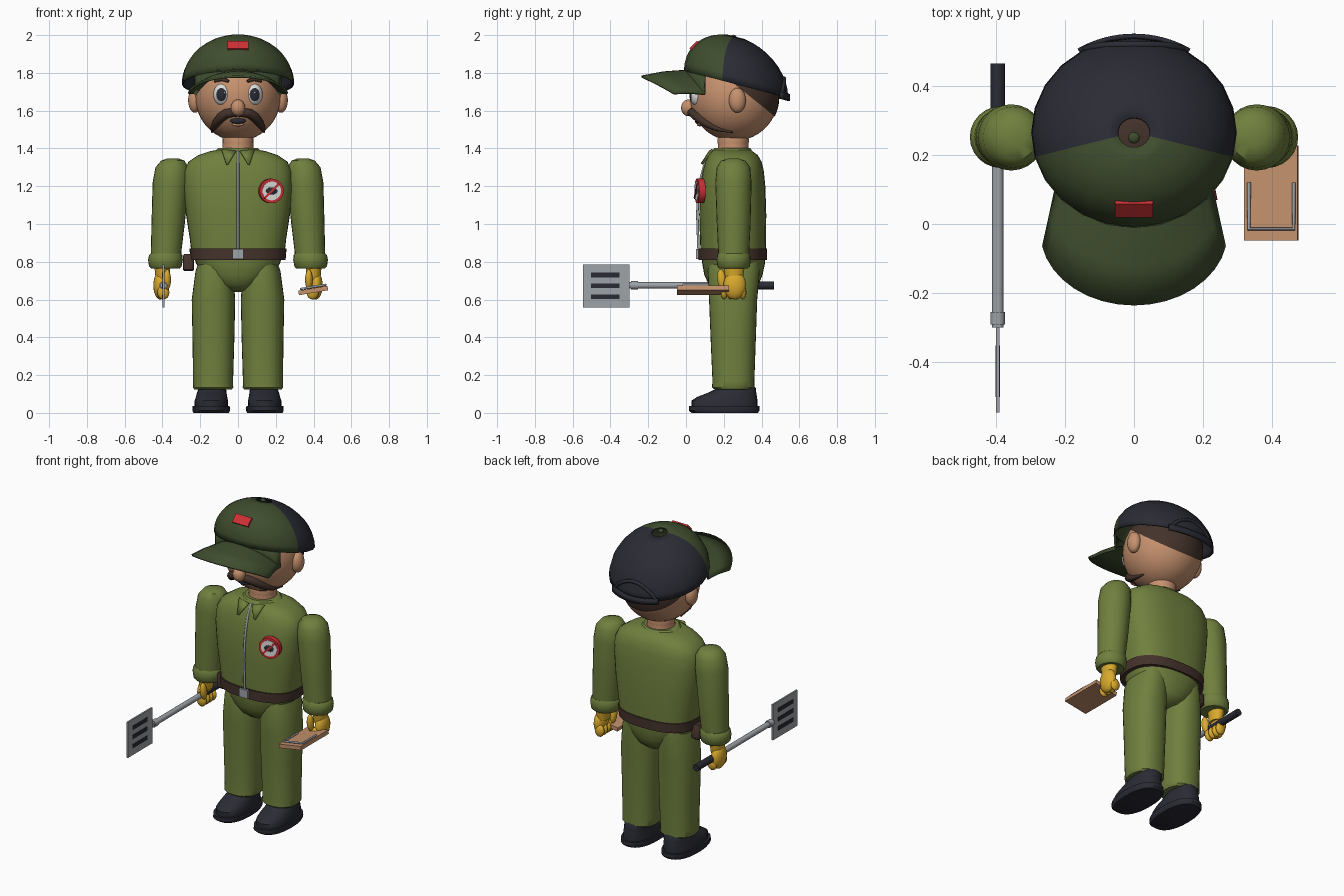
import bpy, bmesh, math
from mathutils import Matrix, Vector, Euler
from math import sin, cos, pi, radians, copysign

if "Cube" in bpy.data.objects:
    bpy.data.objects.remove(bpy.data.objects["Cube"])


def material(name, *rgb):
    m = bpy.data.materials.new(name)
    m.diffuse_color = [((c / 255 + .055) / 1.055) ** 2.4 for c in rgb] + [1]
    m.use_nodes = True
    m.node_tree.nodes["Principled BSDF"].inputs["Base Color"].default_value = m.diffuse_color
    return m


GREEN = material("overall green", 112, 128, 62)
CAPGREEN = material("cap green", 63, 77, 46)
DARK = material("dark navy", 42, 43, 52)
SKIN = material("skin", 198, 145, 110)
YELLOW = material("glove yellow", 218, 170, 45)
STEEL = material("steel grey", 158, 163, 168)
BROWN = material("dark brown", 68, 50, 43)
RED = material("red", 205, 48, 52)
WHITE = material("white", 222, 222, 220)
WOOD = material("wood", 196, 145, 108)


def finish(name, me, mats, rule=None, solid=0):
    ob = bpy.data.objects.new(name, me)
    bpy.context.collection.objects.link(ob)
    me.materials.clear()
    for m in mats:
        me.materials.append(m)
    for p in me.polygons:
        p.material_index = rule(p.center) if rule else 0
    me.shade_smooth()
    me.set_sharp_from_angle(angle=radians(42))
    if solid:
        mod = ob.modifiers.new("thickness", 'SOLIDIFY')
        mod.thickness, mod.offset = solid, 0
    return ob


def add(name, bm, mats, mtx=None, rule=None, solid=0):
    bmesh.ops.recalc_face_normals(bm, faces=bm.faces)
    me = bpy.data.meshes.new(name)
    bm.to_mesh(me)
    bm.free()
    ob = finish(name, me, mats, rule, solid)
    if mtx:
        me.transform(mtx)
    return ob


def place(loc, scale=(1, 1, 1), rot=(0, 0, 0)):
    return Matrix.LocRotScale(Vector(loc), Euler(rot), Vector(scale))


def ball(name, loc, r, mat, rot=(0, 0, 0), seg=20):
    bm = bmesh.new()
    bmesh.ops.create_uvsphere(bm, u_segments=seg, v_segments=seg // 2 + 2, radius=1)
    return add(name, bm, [mat], place(loc, r, rot))


def box(name, loc, dims, mat, rot=(0, 0, 0)):
    bm = bmesh.new()
    bmesh.ops.create_cube(bm, size=1)
    return add(name, bm, [mat], place(loc, dims, rot))


def rod(name, loc, r, depth, mat, turn=0, seg=24):  # cylinder along y
    bm = bmesh.new()
    bmesh.ops.create_cone(bm, cap_ends=True, segments=seg, radius1=r, radius2=r, depth=depth)
    return add(name, bm, [mat], place(loc, rot=(pi / 2, 0, turn)))


def loft(name, rings, mat, n=2, seg=32, s=1):
    """Rings of (z, centre x, half width, y front, y back), superellipse power n."""
    bm, prev = bmesh.new(), None
    for z, cx, w, y0, y1 in rings:
        ring = []
        for i in range(seg):
            a = 2 * pi * i / seg
            c, d = [copysign(abs(t) ** (2 / n), t) for t in (cos(a), sin(a))]
            ring.append(bm.verts.new((s * cx + w * c, (y0 + y1) / 2 + (y1 - y0) / 2 * d, z)))
        for i in range(seg if prev else 0):
            j = (i + 1) % seg
            bm.faces.new((prev[i], prev[j], ring[j], ring[i]))
        if prev is None:
            bm.faces.new(ring)
        prev = ring
    bm.faces.new(prev)
    return add(name, bm, [mat])


def sheet(name, rows, mat, solid):
    bm = bmesh.new()
    g = [[bm.verts.new(p) for p in r] for r in rows]
    for a, b in zip(g, g[1:]):
        for i in range(len(a) - 1):
            bm.faces.new((a[i], a[i + 1], b[i + 1], b[i]))
    return add(name, bm, [mat], solid=solid)


def tube(name, pts, r, mat, radii=None):
    cu = bpy.data.curves.new(name, 'CURVE')
    cu.dimensions, cu.bevel_depth, cu.bevel_resolution, cu.use_fill_caps = '3D', r, 3, True
    sp = cu.splines.new('POLY')
    sp.points.add(len(pts) - 1)
    for i, p in enumerate(pts):
        sp.points[i].co = (*p, 1)
        sp.points[i].radius = radii[i] if radii else 1
    tmp = bpy.data.objects.new(name + " path", cu)
    me = bpy.data.meshes.new_from_object(tmp)
    bpy.data.objects.remove(tmp)
    return finish(name, me, [mat])


# Torso, pelvis, belt
loft("torso", [(.83, 0, .245, .078, .422), (.92, 0, .255, .074, .424), (1.05, 0, .275, .07, .425),
               (1.2, 0, .29, .074, .42), (1.28, 0, .286, .088, .412), (1.33, 0, .262, .102, .4),
               (1.365, 0, .21, .118, .38), (1.385, 0, .15, .135, .352), (1.392, 0, .11, .15, .34)], GREEN, 2.6, 40)
loft("pelvis", [(.86, 0, .245, .08, .42), (.79, 0, .222, .086, .418), (.73, 0, .18, .097, .405),
                (.68, 0, .125, .12, .385), (.65, 0, .07, .16, .35), (.64, 0, .02, .22, .28)], GREEN, 2.3)
loft("belt", [(.81, 0, .252, .066, .43), (.87, 0, .257, .066, .43)], BROWN, 2.5, 40)
box("belt_buckle", (0, .064, .842), (.06, .02, .052), STEEL)
loft("belt_pouch", [(.75, -.262, .022, .2, .28), (.76, -.262, .03, .19, .29), (.83, -.262, .03, .19, .29),
                    (.842, -.262, .024, .2, .28)], BROWN, 4)
tube("zipper", [(0, .135, 1.385), (0, .1, 1.32), (0, .078, 1.24), (0, .064, 1.15), (0, .06, 1.05),
                (0, .066, .87)], .007, STEEL)
loft("collar", [(1.38, 0, .13, .135, .355), (1.402, 0, .105, .15, .34)], GREEN)

# Chest badge: ring, disc, spot and slash
for nm, r, out, mat in (("badge_ring", .065, 0, RED), ("badge_disc", .05, .003, WHITE)):
    rod(nm, (.175 + .2 * out, .074 - .98 * out, 1.175), r, .034, mat, .2, 32)
ball("badge_spot", (.178, .056, 1.175), (.032, .006, .02), DARK, (0, 0, .2))
box("badge_slash", (.178, .053, 1.175), (.11, .008, .011), RED, (0, -.78, .2))

# Limbs
for s, side in ((-1, "right"), (1, "left")):
    loft(side + "_leg", [(.125, .132, .1, .15, .35), (.135, .132, .107, .138, .362), (.17, .132, .106, .14, .362),
                         (.4, .13, .111, .13, .37), (.6, .13, .115, .122, .377), (.75, .125, .1, .115, .39),
                         (.82, .12, .08, .13, .39)], GREEN, 2.3, s=s)
    loft(side + "_sole", [(0, .142, .093, .03, .38), (.012, .142, .1, .015, .39), (.036, .142, .098, .015, .388)],
         DARK, 2.4, s=s)
    loft(side + "_shoe", [(.03, .142, .088, .03, .378), (.065, .141, .088, .03, .378), (.085, .14, .083, .06, .376),
                          (.108, .139, .078, .12, .372), (.13, .136, .073, .165, .37), (.15, .134, .068, .18, .355)],
         DARK, 2.3, s=s)
    loft(side + "_arm", [(1.347, .345, .03, .225, .28), (1.335, .345, .062, .185, .315), (1.3, .35, .087, .163, .34),
                         (1.22, .356, .096, .155, .347), (1.0, .37, .088, .163, .342), (.86, .38, .081, .17, .335),
                         (.78, .383, .078, .172, .33)], GREEN, seg=24, s=s)
    loft(side + "_cuff", [(.765, .385, .076, .175, .328), (.775, .385, .086, .166, .338), (.81, .384, .092, .162, .342),
                          (.835, .383, .088, .165, .34), (.845, .382, .08, .17, .335)], GREEN, seg=24, s=s)
    loft(side + "_glove_wrist", [(.7, .4, .035, .21, .3), (.77, .4, .042, .2, .31)], YELLOW, s=s)
    ball(side + "_palm", (s * .412, .258, .675), (.036, .06, .075), YELLOW)
    ball(side + "_thumb", (s * .375, .19, .705), (.02, .024, .055), YELLOW, (.15, 0, 0))
    for i in range(4):
        ball(f"{side}_finger_{i + 1}", (s * .395, .202 + i * .033, .638), (.032, .019, .038), YELLOW, seg=12)
    # Collar flap
    sheet(side + "_collar_flap", [[(s * .012, .126, 1.385), (s * .088, .14, 1.395)],
                                  [(s * .052, .082, 1.318), (s * .062, .084, 1.316)]], GREEN, .01)

# Head
HC, HR = (0, .255, 1.675), (.226, .235, .235)


def head_y(x, z, out=0):
    q = 1 - (x / HR[0]) ** 2 - ((z - HC[2]) / HR[2]) ** 2
    return HC[1] - HR[1] * math.sqrt(max(q, 0)) - out


ball("neck", (0, .25, 1.44), (.083, .083, .13), SKIN)
loft("neck_base", [(1.37, 0, .083, .167, .333), (1.46, 0, .08, .17, .33)], SKIN)
ball("head", HC, HR, SKIN, seg=40)
ball("nose", (0, .012, 1.615), (.038, .038, .044), SKIN)
bm = bmesh.new()
bmesh.ops.create_uvsphere(bm, u_segments=40, v_segments=22, radius=1,
                          matrix=place(HC, [r * 1.02 for r in HR]))
bmesh.ops.bisect_plane(bm, geom=bm.verts[:] + bm.edges[:] + bm.faces[:], plane_co=(0, .32, 1.69),
                       plane_no=(0, .8, 1), clear_inner=True)
add("hair", bm, [BROWN])
for s, side in ((-1, "right"), (1, "left")):
    ball(side + "_ear", (s * .228, .272, 1.655), (.036, .045, .066), SKIN)
    bm = bmesh.new()
    bmesh.ops.create_uvsphere(bm, u_segments=24, v_segments=20, radius=1)
    add(side + "_eye", bm, [WHITE, DARK], place((s * .084, .064, 1.685), (.046, .06, .046), (pi / 2, 0, s * .12)),
        lambda c: int(c.z > .82))
    ball(side + "_eye_glint", (s * .08 + .009, .012, 1.695), (.006, .004, .006), WHITE, seg=8)
    tube(side + "_eyebrow", [(s * x, head_y(x, z, .006), z) for x, z in ((.05, 1.755), (.085, 1.768), (.125, 1.755))],
         .012, BROWN, (.6, 1, .5))
    path = ((0, 1.583), (.03, 1.59), (.06, 1.585), (.09, 1.565), (.115, 1.535), (.132, 1.505), (.138, 1.485))
    tube(side + "_moustache", [(s * x, head_y(x, z, .006), z) for x, z in path], .026, BROWN,
         (.75, .95, 1, 1, .85, .55, .15))
ball("mouth", (0, head_y(0, 1.545), 1.546), (.042, .012, .016), DARK)
ball("lower_lip", (0, head_y(0, 1.527), 1.526), (.032, .014, .009), SKIN)


# Cap: sheared dome, brim, button, patch, back strap
def dome(az, el, k=1):
    y = .272 * k * cos(el) * sin(az)
    return (.294 * k * cos(el) * cos(az), .265 + y, 1.74 + .25 * k * sin(el) - .26 * y)


bm = bmesh.new()
rows = [[bm.verts.new(dome(radians(15 * i), radians(9 * j))) for i in range(24)] for j in range(10)]
for a, b in zip(rows, rows[1:]):
    for i in range(24):
        bm.faces.new((a[i], a[(i + 1) % 24], b[(i + 1) % 24], b[i]))
bmesh.ops.remove_doubles(bm, verts=bm.verts, dist=.001)


def front_panel(c):  # green between the two side seams
    return int(math.atan2((c.y - .265) / .272, abs(c.x) / .294) < radians(-15))


add("cap_dome", bm, [DARK, CAPGREEN], rule=front_panel, solid=.008)
ball("cap_button", (0, .25, 1.99), (.017, .017, .012), CAPGREEN, seg=12)
box("cap_patch", (0, .044, 1.944), (.11, .056, .016), RED, (radians(46), 0, 0))
rim, inner, mid, outer = [], [], [], []
for i in range(17):
    t = i / 8 - 1
    x, y = .286 * sin(t * .91), .265 - .268 * cos(t * .91)
    a = radians(80) * t
    o = Vector((.262 * sin(a) / sin(radians(80)), -.235 + .17 * (1 - cos(a)) / (1 - cos(radians(80))),
                1.78 - .09 * t * t))
    p = Vector((x, y, 1.812 - .127 * t * t))
    rim.append((x, y, 1.75 - .26 * (y - .265)))
    inner.append(p)
    mid.append((p + o) / 2 + Vector((0, 0, .006)))
    outer.append(o)
sheet("cap_brim", [rim, inner, mid, outer], CAPGREEN, .012)
az = [radians(58 + 4 * i) for i in range(17)]
sheet("cap_strap", [[dome(a, e, 1.03) for a in az] for e in (-.06, .08)], DARK, .014)
tube("cap_back_arch", [dome(radians(62 + 3.5 * i), .06 + .33 * sin(pi * i / 16) ** .7, 1.01) for i in range(17)],
     .011, DARK)

# Swatter in the right hand
X, Z = -.395, .675
rod("swatter_shaft", (X, -.03, Z), .017, .54, STEEL)
rod("swatter_grip", (X, .33, Z), .021, .27, DARK)
rod("swatter_ferrule", (X, -.273, Z), .022, .036, STEEL, seg=10)
box("swatter_paddle", (X, -.423, .672), (.01, .246, .226), STEEL)
for i in range(3):
    box(f"swatter_slot_{i + 1}", (X, -.427, .615 + .058 * i), (.014, .15, .026), DARK)

# Wooden trap in the left hand
box("trap_board", (.398, .09, .648), (.157, .275, .024), WOOD, (0, -.17, 0))
tube("trap_wire", [(x, y, .667 + .17 * (x - .398)) for x, y in
                   ((.333, .12), (.333, -.015), (.463, -.015), (.463, .12))], .006, STEEL)
